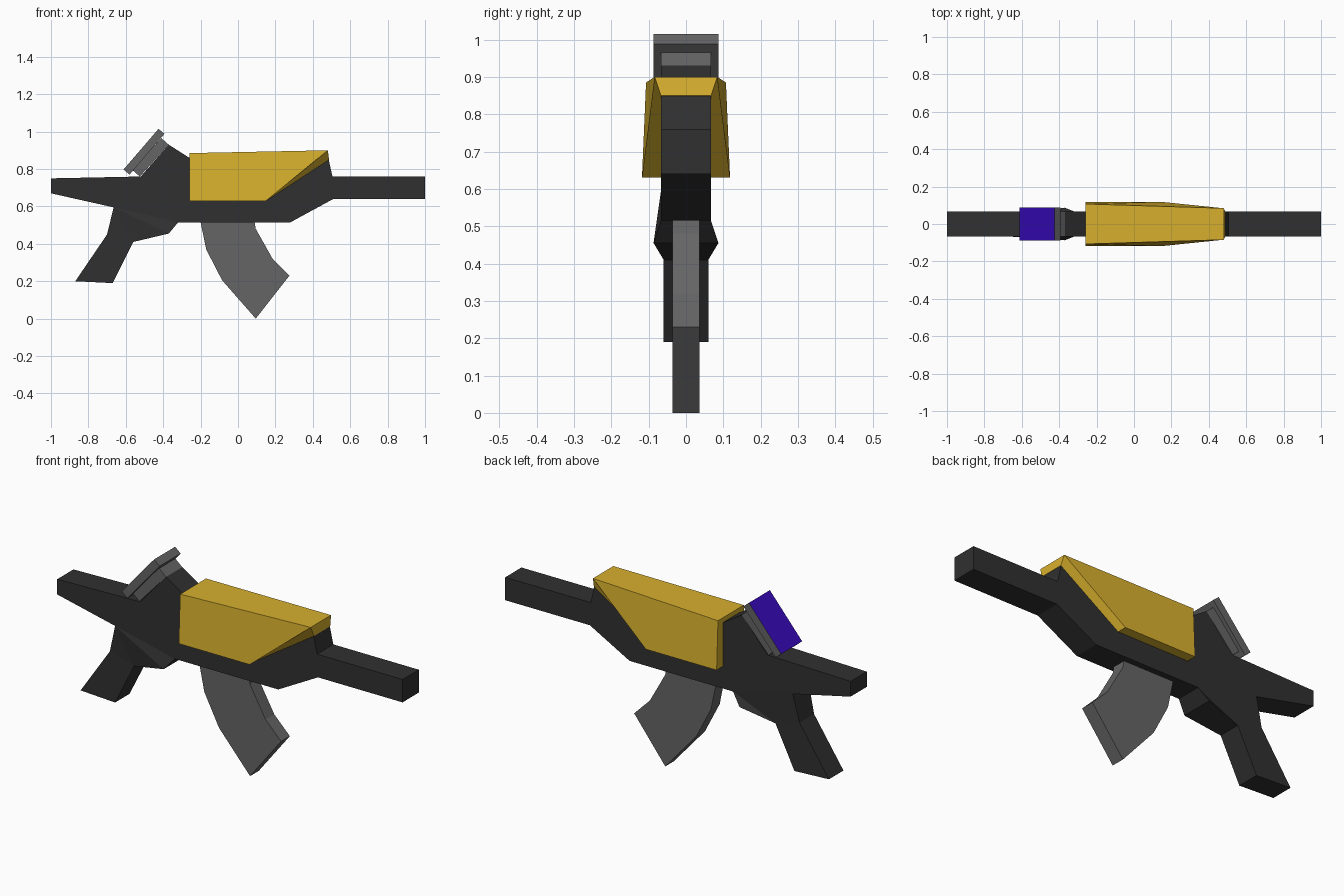
import bpy
import bmesh

if "Cube" in bpy.data.objects:
    bpy.data.objects.remove(bpy.data.objects["Cube"])


def material(name, rgb):
    m = bpy.data.materials.new(name)
    m.diffuse_color = (*rgb, 1)
    m.use_nodes = True
    m.node_tree.nodes["Principled BSDF"].inputs["Base Color"].default_value = m.diffuse_color
    return m


dark = material("dark", (0.03, 0.03, 0.03))
grey = material("mid_grey", (0.13, 0.13, 0.13))
yellow = material("yellow", (0.68, 0.43, 0.027))
violet = material("violet", (0.04, 0.003, 0.5))


def build(name, verts, faces, mat):
    bm = bmesh.new()
    vs = [bm.verts.new(v) for v in verts]
    for f in faces:
        bm.faces.new([vs[i] for i in f])
    bmesh.ops.recalc_face_normals(bm, faces=bm.faces[:])
    me = bpy.data.meshes.new(name)
    bm.to_mesh(me)
    bm.free()
    me.materials.append(mat)
    ob = bpy.data.objects.new(name, me)
    bpy.context.collection.objects.link(ob)
    return ob


def slab(name, pts, mat, width=0.0, front=None, back=None):
    """Profile in x, z (optional own half width), spread to both sides of y = 0."""
    n = len(pts)
    w = [p[2] if len(p) > 2 else width for p in pts]
    verts = [(p[0], s * w[i], p[1]) for s in (-1, 1) for i, p in enumerate(pts)]
    front = front or [tuple(range(n))]
    back = back or front
    faces = list(front) + [tuple(i + n for i in f) for f in back]
    faces += [(i, (i + 1) % n, (i + 1) % n + n, i + n) for i in range(n)]
    return build(name, verts, faces, mat)


# Stock, receiver and barrel
slab("body", [(-1, .67), (-1, .75), (-.52, .76), (-.37, .93), (-.26, .86),
              (.485, .85), (.505, .76), (1, .76), (1, .64), (.51, .64),
              (.28, .515), (-.32, .515), (-.665, .595)], dark, .067)

# Grip with the flared trigger guard
grip = [(-.665, .595, .067), (-.32, .515, .067), (-.37, .455, .087),
        (-.56, .41, .06), (-.67, .19, .06), (-.87, .20, .06), (-.70, .45, .06)]
handle = [(0, 6, 3), (6, 5, 4, 3)]
slab("grip", grip, dark, front=[(0, 2, 1), (0, 3, 2)] + handle,
     back=[(0, 3, 1), (1, 3, 2)] + handle)

# Curved magazine
slab("magazine", [(-.20, .54), (-.20, .515), (-.17, .37), (-.085, .205), (.095, 0),
                  (.275, .23), (.185, .32), (.095, .48), (.085, .54)], grey, .036)

# Sight base, and screen plate with violet display face
slab("sight_base", [(-.41, .965), (-.37, .93), (-.525, .76), (-.565, .795)], grey, .067)
screen = slab("sight_screen", [(-.425, 1.015), (-.393, .988), (-.58, .77), (-.612, .797)],
              grey, .087)
screen.data.materials.append(violet)
min(screen.data.polygons, key=lambda p: p.normal.x).material_index = 1

# Yellow cover: rear top, front top, lower corner, rear bottom, inner corner, inner tip
side = [(-.26, .107, .885), (.48, .084, .90), (.15, .118, .63),
        (-.26, .118, .63), (.15, .067, .63), (.487, .067, .85)]
verts = [(x, s * y, z) for s in (-1, 1) for x, y, z in side]
faces = [tuple(i + k for i in f) for k in (0, 6) for f in ((0, 1, 2, 3), (1, 2, 4, 5))]
faces += [(a, b, b + 6, a + 6) for a, b in ((0, 1), (1, 5), (5, 4), (0, 3))]
faces.append((3, 2, 4, 10, 8, 9))
build("top_cover", verts, faces, yellow)
